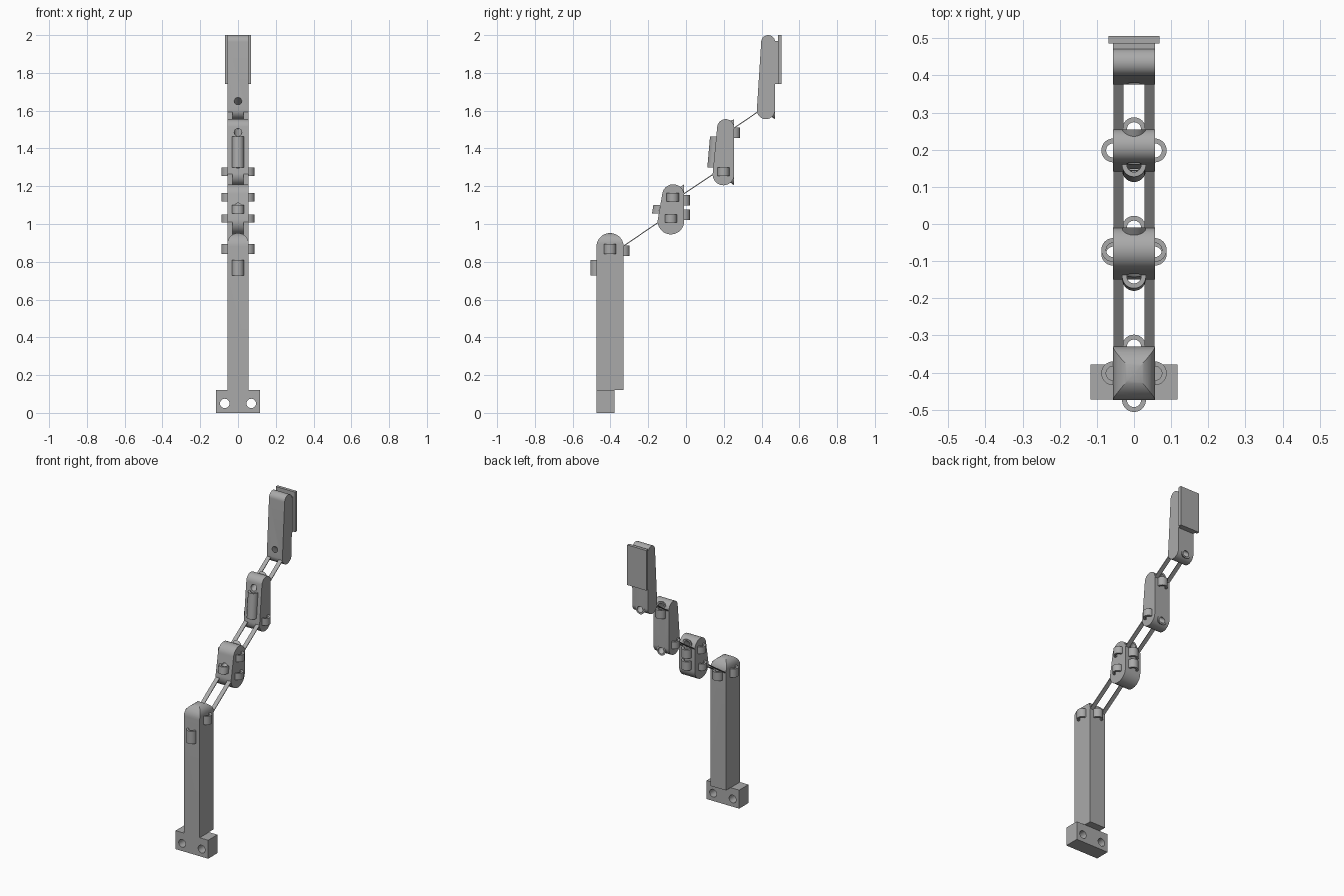
import bpy, bmesh, math
from mathutils import Vector, geometry

cube = bpy.data.objects.get("Cube")
if cube:
    bpy.data.objects.remove(cube)

grey = bpy.data.materials.new("plain grey")
grey.use_nodes = True
grey.diffuse_color = (0.4, 0.4, 0.4, 1)
grey.node_tree.nodes["Principled BSDF"].inputs["Base Color"].default_value = (0.4, 0.4, 0.4, 1)
HALF = 0.056


def loft(name, start, end):
    """Solid between two matching outlines."""
    bm = bmesh.new()
    a = [bm.verts.new(p) for p in start]
    b = [bm.verts.new(p) for p in end]
    n = len(a)
    bm.faces.new(a)
    bm.faces.new(b)
    for i in range(n):
        bm.faces.new((a[i], a[(i + 1) % n], b[(i + 1) % n], b[i]))
    bmesh.ops.recalc_face_normals(bm, faces=bm.faces)
    mesh = bpy.data.meshes.new(name)
    bm.to_mesh(mesh)
    bm.free()
    ob = bpy.data.objects.new(name, mesh)
    bpy.context.collection.objects.link(ob)
    mesh.materials.append(grey)
    return ob


def box(name, x0, x1, y0, y1, z0, z1):
    base = [(x0, y0), (x1, y0), (x1, y1), (x0, y1)]
    return loft(name, [(x, y, z0) for x, y in base], [(x, y, z1) for x, y in base])


def circle(cx, cy, r, n=48):
    return [(cx + r * math.cos(math.tau * i / n), cy + r * math.sin(math.tau * i / n))
            for i in range(n)]


def rod(name, front, back, r, x=0):
    """Round bar running front to back with vertical ends."""
    ends = [[(u, y, v) for u, v in circle(x, z, r)] for y, z in (front, back)]
    return loft(name, *ends)


def boolean(ob, other, operation):
    mod = ob.modifiers.new(operation.lower(), 'BOOLEAN')
    mod.operation = operation
    mod.solver = 'EXACT'
    mod.object = other
    bpy.context.view_layer.objects.active = ob
    bpy.ops.object.modifier_apply(modifier=mod.name)
    bpy.data.objects.remove(other)


def capsule(name, low, high):
    """Tapered side profile around two circles (y, z, radius)."""
    pts = [Vector(p) for p in circle(*low) + circle(*high)]
    outline = [pts[i] for i in geometry.convex_hull_2d(pts)]
    return loft(name, [(-HALF, y, z) for y, z in outline], [(HALF, y, z) for y, z in outline])


def passage(body, front, back):
    """Slanted cable passage with a boss at the rear corner."""
    d = Vector(back) - Vector(front)
    inner = Vector(front) + d * 0.3
    boolean(body, rod("boss", inner, back, 0.031), 'UNION')
    boolean(body, rod("bore", Vector(front) - d * 0.3, Vector(back) + d * 0.3, 0.02), 'DIFFERENCE')


def guide(name, x, low, high, turn):
    """Half ring cable guide; turn is the outward direction in degrees."""
    def arc(r, flip):
        steps = range(24, -1, -1) if flip else range(25)
        return [(r * math.cos(math.radians(turn - 90 + 7.5 * i)),
                 r * math.sin(math.radians(turn - 90 + 7.5 * i))) for i in steps]
    away = Vector((math.cos(math.radians(turn)), math.sin(math.radians(turn))))
    root = [Vector(p) - away * 0.004 for p in (arc(0.032, False)[-1], arc(0.019, True)[0])]
    foot = [Vector(p) - away * 0.004 for p in (arc(0.019, True)[-1], arc(0.032, False)[0])]
    outline = arc(0.032, False) + root + arc(0.019, True) + foot
    ends = [[(x + u, y + v, z) for u, v in outline] for y, z in (low, high)]
    return loft(name, *ends)


def side_guides(name, y, z0, z1):
    guide("left_" + name, HALF, (y, z0), (y, z1), 0)
    guide("right_" + name, -HALF, (y, z0), (y, z1), 180)


# Mounting foot with two screw holes
foot = box("mounting_foot", -0.117, 0.117, -0.473, -0.378, 0, 0.12)
for x in (-0.07, 0.07):
    boolean(foot, rod("screw_hole", (-0.6, 0.05), (-0.3, 0.05), 0.025, x), 'DIFFERENCE')

# Lower post, rounded in both directions at the top
post = capsule("lower_post", (-0.402, 0.12, 0.072), (-0.402, 0.88, 0.072))
boolean(post, box("trim", -1, 1, -1, 1, -0.5, 0.12), 'DIFFERENCE')
pts = [(-HALF, 0), (HALF, 0)] + [(HALF * math.cos(math.pi * i / 24),
                                  0.896 + HALF * math.sin(math.pi * i / 24)) for i in range(25)]
boolean(post, loft("dome", [(x, -1, z) for x, z in pts], [(x, 1, z) for x, z in pts]), 'INTERSECT')
guide("post_front_guide", 0, (-0.474, 0.727), (-0.474, 0.81), 270)
guide("post_back_guide", 0, (-0.33, 0.83), (-0.33, 0.885), 90)
side_guides("post_guide", -0.402, 0.84, 0.895)

# First finger segment
first = capsule("first_segment", (-0.08, 1.015, 0.07), (-0.068, 1.152, 0.058))
passage(first, (-0.135, 1.09), (-0.01, 1.179))
guide("first_front_guide", 0, (-0.148, 1.055), (-0.141, 1.1), 270)
for z in (1.02, 1.097):
    guide("first_back_guide", 0, (-0.01, z), (-0.01, z + 0.056), 90)
side_guides("first_lower_guide", -0.08, 1.007, 1.05)
side_guides("first_upper_guide", -0.07, 1.12, 1.165)

# Second finger segment
second = capsule("second_segment", (0.198, 1.262, 0.057), (0.21, 1.51, 0.045))
passage(second, (0.163, 1.485), (0.255, 1.524))
passage(second, (0.145, 1.315), (0.255, 1.236))
guide("second_front_guide", 0, (0.145, 1.3), (0.159, 1.462), 270)
guide("second_back_guide", 0, (0.255, 1.455), (0.255, 1.51), 90)
side_guides("second_guide", 0.198, 1.255, 1.3)

# Fingertip with touch pad
tip = capsule("fingertip", (0.423, 1.603, 0.048), (0.435, 1.963, 0.037))
passage(tip, (0.379, 1.65), (0.471, 1.586))
box("pad_spacer", -HALF, HALF, 0.46, 0.488, 1.74, 1.968)
box("touch_pad", -0.069, 0.069, 0.486, 0.506, 1.74, 2.0)

# Paired flexible straps joining the segments
for name, (y0, z0), (y1, z1) in (("lower", (-0.35, 0.87), (-0.13, 1.02)),
                                 ("middle", (-0.03, 1.147), (0.16, 1.274)),
                                 ("upper", (0.235, 1.495), (0.4, 1.607))):
    for side, x in (("left", 0.042), ("right", -0.042)):
        ends = [[(x - 0.0135, y, z - 0.003), (x + 0.0135, y, z - 0.003),
                 (x + 0.0135, y, z + 0.003), (x - 0.0135, y, z + 0.003)]
                for y, z in ((y0, z0), (y1, z1))]
        loft(f"{side}_{name}_strap", *ends)

# Smooth the curved walls, keep the edges sharp
bpy.ops.object.select_all(action='DESELECT')
for ob in bpy.context.scene.objects:
    if ob.type == 'MESH':
        ob.select_set(True)
        bpy.context.view_layer.objects.active = ob
bpy.ops.object.shade_smooth_by_angle(angle=math.radians(30))
